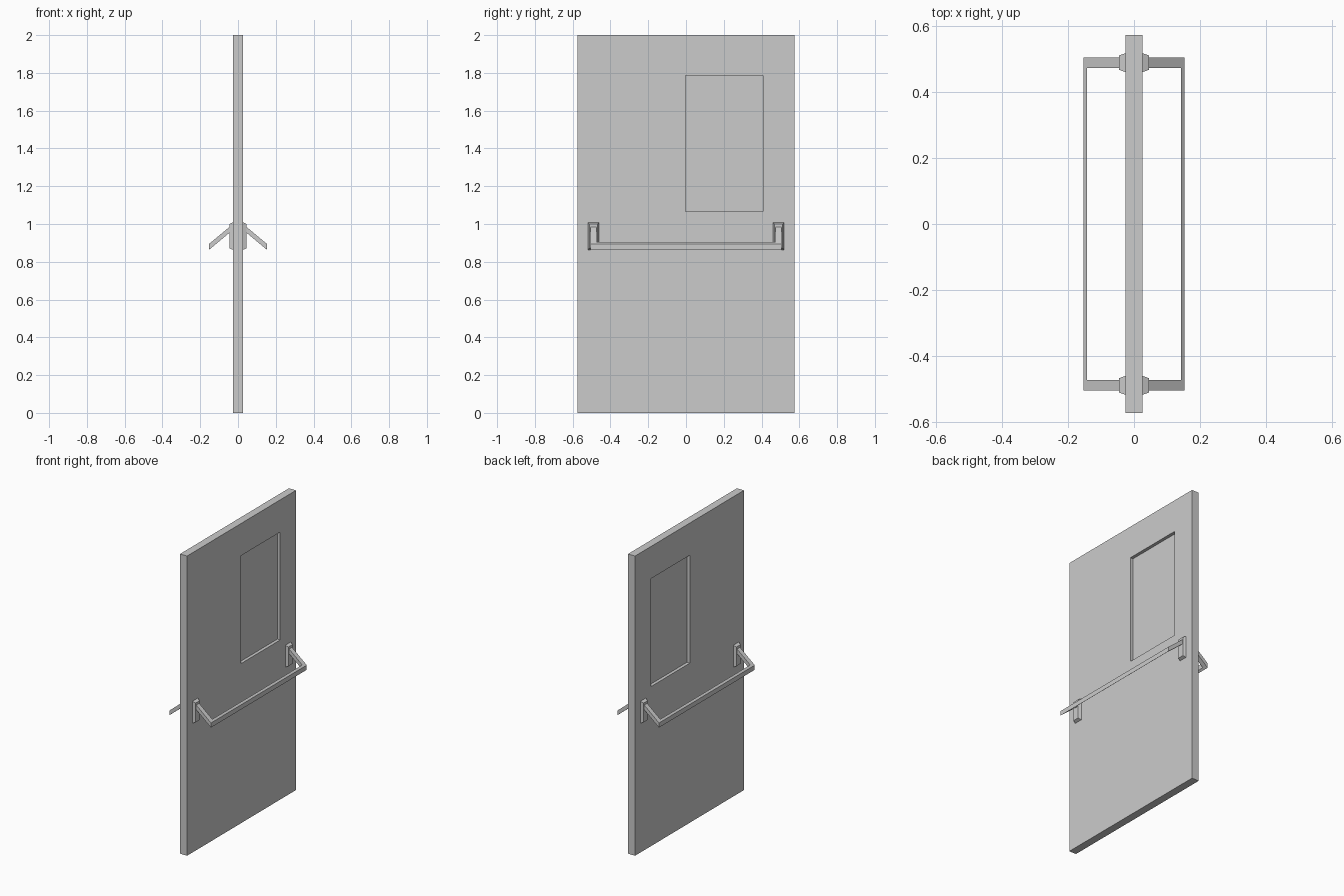
import bpy
import bmesh
from mathutils import Vector

if "Cube" in bpy.data.objects:
    bpy.data.objects.remove(bpy.data.objects["Cube"], do_unlink=True)

# One plain finish for the whole door
grey = bpy.data.materials.new("light_grey")
grey.use_nodes = True
colour = (0.6, 0.6, 0.6, 1)
grey.diffuse_color = colour
grey.node_tree.nodes["Principled BSDF"].inputs["Base Color"].default_value = colour

HALF_THICK = 0.026
HALF_WIDTH = 0.574
HEIGHT = 2.0


def finish(name, bm, mirror=None):
    """Turn a bmesh into an object, mirrored over the given axes."""
    bmesh.ops.recalc_face_normals(bm, faces=bm.faces)
    mesh = bpy.data.meshes.new(name)
    bm.to_mesh(mesh)
    bm.free()
    mesh.materials.append(grey)
    obj = bpy.data.objects.new(name, mesh)
    bpy.context.collection.objects.link(obj)
    if mirror:
        mod = obj.modifiers.new("mirror", 'MIRROR')
        mod.use_axis = mirror
        mod.use_mirror_merge = False
    return obj


# Door leaf with a window pane recessed on both faces
WIN_Y = (-0.003, 0.408)
WIN_Z = (1.065, 1.785)
bm = bmesh.new()
bmesh.ops.create_cube(bm, size=1)
bmesh.ops.scale(bm, vec=(2 * HALF_THICK, 2 * HALF_WIDTH, HEIGHT), verts=bm.verts)
bmesh.ops.translate(bm, vec=(0, 0, HEIGHT / 2), verts=bm.verts)
cuts = [((0, y, 0), (0, 1, 0)) for y in WIN_Y] + [((0, 0, z), (0, 0, 1)) for z in WIN_Z]
for co, no in cuts:
    bmesh.ops.bisect_plane(bm, geom=bm.verts[:] + bm.edges[:] + bm.faces[:],
                           plane_co=co, plane_no=no)
bm.normal_update()
panes = []
for f in bm.faces:
    c = f.calc_center_median()
    if abs(f.normal.x) > 0.9 and WIN_Y[0] < c.y < WIN_Y[1] and WIN_Z[0] < c.z < WIN_Z[1]:
        panes.append(f)
bmesh.ops.inset_region(bm, faces=panes, thickness=0, depth=-0.021)
finish("door_leaf", bm)

# Tapered mounting plates, four in all
bm = bmesh.new()
rings = []
for x, half_y, half_z in ((HALF_THICK - 0.004, 0.03, 0.075), (0.045, 0.022, 0.064)):
    rings.append([bm.verts.new((x, 0.49 + sy * half_y, 0.936 + sz * half_z))
                  for sy, sz in ((-1, -1), (1, -1), (1, 1), (-1, 1))])
base, face = rings
bm.faces.new(base)
bm.faces.new(face)
for i in range(4):
    j = (i + 1) % 4
    bm.faces.new((base[i], base[j], face[j], face[i]))
finish("handle_mount", bm, (True, True, False))

# Sloping U-shaped push handle, one on each side
ROOT, INNER, TIP = 0.032, 0.142, 0.154
Y_IN, Y_OUT = 0.474, 0.505
outline = [(ROOT, -Y_OUT), (TIP, -Y_OUT), (TIP, Y_OUT), (ROOT, Y_OUT),
           (ROOT, Y_IN), (INNER, Y_IN), (INNER, -Y_IN), (ROOT, -Y_IN)]
bm = bmesh.new()
top = bm.faces.new([bm.verts.new((x, y, 0.894 + 0.83 * (TIP - x))) for x, y in outline])
result = bmesh.ops.extrude_face_region(bm, geom=[top], use_keep_orig=True)
moved = [v for v in result["geom"] if isinstance(v, bmesh.types.BMVert)]
bmesh.ops.translate(bm, vec=Vector((0, 0, -0.031)), verts=moved)
finish("push_handle", bm, (True, False, False))
